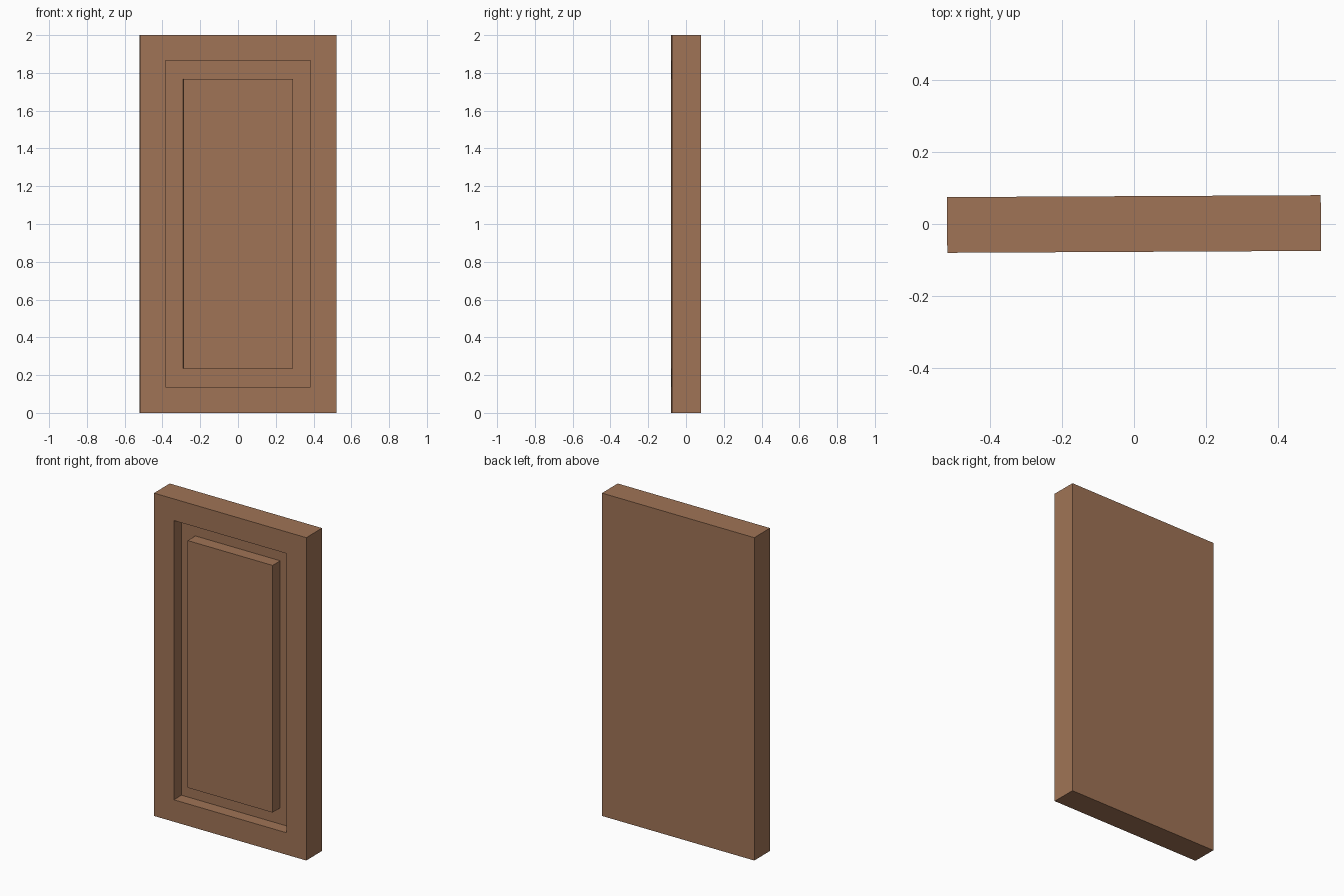
import bpy, bmesh

if "Cube" in bpy.data.objects:
    bpy.data.objects.remove(bpy.data.objects["Cube"])

W, T, H = 1.04, 0.155, 2.0      # slab size
GROOVE = 0.075                  # depth of the groove around the panel
TILT = 0.0051                   # door stands very slightly ajar

wood = bpy.data.materials.new("brown_wood")
wood.diffuse_color = (0.352, 0.174, 0.093, 1)
wood.use_nodes = True
wood.node_tree.nodes["Principled BSDF"].inputs["Base Color"].default_value = wood.diffuse_color

bm = bmesh.new()

def rect(half_w, z0, z1, y):
    """Four vertices of an upright rectangle facing the front."""
    return [bm.verts.new((x, y, z)) for x, z in
            ((-half_w, z0), (half_w, z0), (half_w, z1), (-half_w, z1))]

# Nested outlines from the back face, over the frame, through the groove, to the panel
front, floor = -T / 2, -T / 2 + GROOVE
loops = [
    rect(W / 2, 0, H, T / 2),            # back edge
    rect(W / 2, 0, H, front),            # front edge
    rect(0.384, 0.136, 1.866, front),    # groove outer rim
    rect(0.384, 0.136, 1.866, floor),    # groove outer floor
    rect(0.290, 0.236, 1.767, floor),    # groove inner floor
    rect(0.290, 0.236, 1.767, front),    # raised panel edge
]
for a, b in zip(loops, loops[1:]):
    for i in range(4):
        j = (i + 1) % 4
        bm.faces.new((a[i], a[j], b[j], b[i]))
bm.faces.new(loops[0][::-1])             # back
bm.faces.new(loops[-1])                  # raised panel face
bmesh.ops.recalc_face_normals(bm, faces=bm.faces)

mesh = bpy.data.meshes.new("panel_door")
bm.to_mesh(mesh)
bm.free()
mesh.materials.append(wood)
door = bpy.data.objects.new("panel_door", mesh)
door.rotation_euler.z = TILT
bpy.context.collection.objects.link(door)
